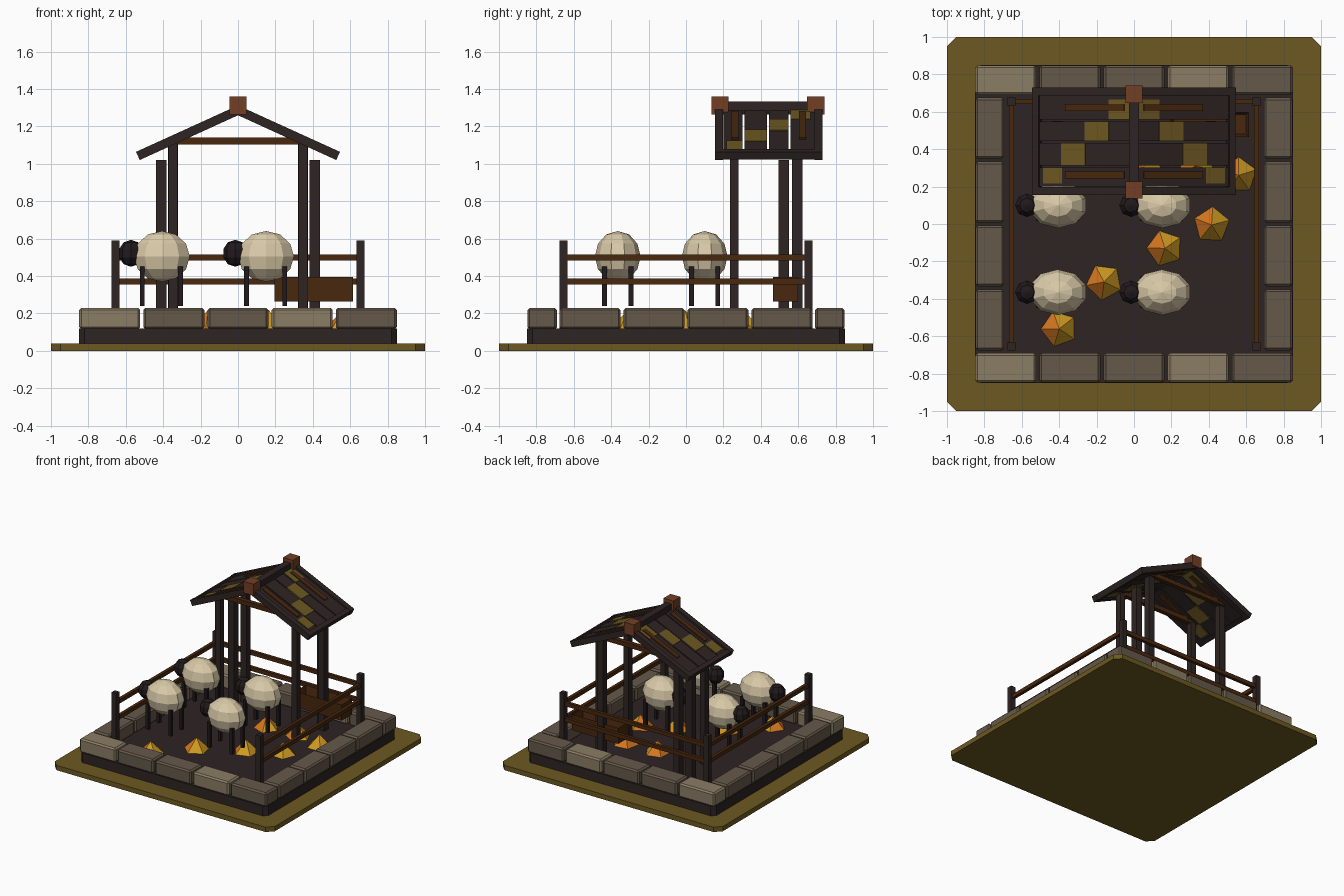
import bpy, bmesh, math
from mathutils import Vector, Matrix

if "Cube" in bpy.data.objects:
    bpy.data.objects.remove(bpy.data.objects["Cube"])


def mat(name, r, g, b):
    lin = [((c / 255 + 0.055) / 1.055) ** 2.4 if c > 10 else c / 255 / 12.92 for c in (r, g, b)]
    m = bpy.data.materials.new(name)
    m.diffuse_color = (*lin, 1)
    m.use_nodes = True
    m.node_tree.nodes["Principled BSDF"].inputs["Base Color"].default_value = m.diffuse_color
    return m


OLIVE = mat("olive", 108, 88, 33)
DARK = mat("dark_wood", 46, 36, 35)
LIGHT_STONE = mat("light_stone", 139, 125, 100)
STONE = mat("dull_stone", 101, 89, 74)
BROWN = mat("rail_brown", 72, 39, 14)
RUST = mat("rust_brown", 115, 62, 37)
WOOL = mat("wool", 218, 202, 168)
BLACK = mat("head_black", 33, 25, 28)
GOLD = mat("gold_leaf", 208, 155, 34)
ORANGE = mat("orange_leaf", 214, 120, 32)


def finish(bm, name, *mats):
    bmesh.ops.recalc_face_normals(bm, faces=bm.faces)
    me = bpy.data.meshes.new(name)
    bm.to_mesh(me)
    bm.free()
    for m in mats:
        me.materials.append(m)
    ob = bpy.data.objects.new(name, me)
    bpy.context.collection.objects.link(ob)
    return ob


def box(name, x, y, z, m, bevel=0, vertical=False, matrix=None):
    """Box from (min, max) pairs, optionally chamfered and transformed."""
    bm = bmesh.new()
    bmesh.ops.create_cube(bm, size=1)
    for v in bm.verts:
        v.co = Vector(r[0] + (r[1] - r[0]) * (c + 0.5) for r, c in zip((x, y, z), v.co))
    if bevel:
        es = [e for e in bm.edges
              if not vertical or abs(e.verts[0].co.z - e.verts[1].co.z) > 1e-4]
        bmesh.ops.bevel(bm, geom=es, offset=bevel, segments=1, affect='EDGES')
    if matrix:
        bm.transform(matrix)
    return finish(bm, name, m)


def post(name, x, y, z0, z1, w, m):
    h = w / 2
    return box(name, (x - h, x + h), (y - h, y + h), (z0, z1), m)


# ground
box("grass_base", (-1, 1), (-1, 1), (0, 0.04), OLIVE, 0.05, True)
box("soil", (-0.85, 0.85), (-0.85, 0.85), (0.04, 0.12), DARK, 0.03, True)

# stone border: five stones front and back, four along each side
for s in (-1, 1):
    for i in range(5):
        c = (i - 2) * 0.343
        box("border_stone", (c - 0.163, c + 0.163), sorted((s * 0.69, s * 0.848)), (0.115, 0.23),
            LIGHT_STONE if i in (0, 3) else STONE, 0.012)
    for i in range(4):
        c = (i - 1.5) * 0.342
        box("border_stone", sorted((s * 0.695, s * 0.848)), (c - 0.163, c + 0.163), (0.115, 0.23),
            STONE, 0.012)

# fence: open at the front
for x in (-0.655, 0.655):
    for y in (-0.655, 0.655):
        post("fence_post", x, y, 0.12, 0.59, 0.042, DARK)
for z in (0.37, 0.5):
    for x in (-0.655, 0.655):
        box("side_rail", (x - 0.013, x + 0.013), (-0.65, 0.65), (z - 0.016, z + 0.016), BROWN)
    box("back_rail", (-0.65, 0.65), (0.642, 0.668), (z - 0.016, z + 0.016), BROWN)

# shelter posts and cross beams
for s in (-1, 1):
    post("front_shelter_post", s * 0.347, 0.258, 0.12, 1.11, 0.048, DARK)
    post("back_shelter_post", s * 0.347, 0.595, 0.12, 1.11, 0.054, DARK)
    post("side_shelter_post", s * 0.41, 0.522, 0.12, 1.02, 0.056, DARK)
for y in (0.262, 0.622):
    box("cross_beam", (-0.35, 0.35), (y - 0.018, y + 0.018), (1.103, 1.14), BROWN)

# roof: parts are laid out along the slope, then tilted to each side
ANGLE = math.atan(0.455)
COS = math.cos(ANGLE)
PLANKS = [(0.2, 0.303), (0.313, 0.433), (0.443, 0.548), (0.558, 0.69)]
MOSS = [(0.38, 0.48), (0.255, 0.385), (0.13, 0.26), (0.0, 0.13)]
for s in (-1, 1):
    tilt = (Matrix.Translation((0, 0, 1.286)) @ Matrix.Diagonal((s, 1, 1, 1))
            @ Matrix.Rotation(ANGLE, 4, 'Y'))
    for y in (0.155, 0.688):
        box("rake_board", (0, 0.588), (y, y + 0.043), (-0.024, 0.024), DARK, matrix=tilt)
    box("eave_board", (0.55, 0.586), (0.17, 0.715), (-0.023, 0.022), DARK, matrix=tilt)
    for (y0, y1), (a, b) in zip(PLANKS, MOSS):
        box("roof_plank", (0, 0.56), (y0, y1), (-0.014, 0.01), DARK, matrix=tilt)
        box("moss_patch", (a / COS, b / COS), (max(y0, 0.217), min(y1, 0.665)),
            (-0.017, 0.014), OLIVE, matrix=tilt)
    for y in (0.262, 0.622):
        box("roof_batten", (0.05, 0.36 / COS), (y - 0.019, y + 0.019), (-0.024, 0.02),
            BROWN, matrix=tilt)
box("ridge_beam", (-0.028, 0.028), (0.16, 0.73), (1.265, 1.333), DARK)
for y in (0.182, 0.694):
    box("ridge_cap", (-0.045, 0.045), (y - 0.046, y + 0.046), (1.265, 1.36), RUST)

# feeding trough: box with a hollowed top
trough = box("trough", (0.195, 0.615), (0.465, 0.6), (0.265, 0.395), BROWN)
bm = bmesh.new()
bm.from_mesh(trough.data)
top = max(bm.faces, key=lambda f: f.calc_center_median().z)
bmesh.ops.inset_region(bm, faces=[top], thickness=0.022)
bmesh.ops.translate(bm, verts=top.verts, vec=(0, 0, -0.07))
bm.to_mesh(trough.data)
bm.free()


def ball(name, loc, radii, seg, rings, m):
    bm = bmesh.new()
    bmesh.ops.create_uvsphere(bm, u_segments=seg, v_segments=rings, radius=1)
    bm.transform(Matrix.Translation(loc) @ Matrix.Diagonal((*radii, 1)))
    return finish(bm, name, m)


# four sheep
for x in (-0.407, 0.15):
    for y in (-0.365, 0.1):
        ball("sheep_body", (x, y, 0.505), (0.157, 0.122, 0.136), 10, 6, WOOL)
        ball("sheep_head", (x - 0.165, y, 0.522), (0.067, 0.066, 0.072), 8, 5, BLACK)
        for dx in (-0.105, 0.1):
            for dy in (-0.07, 0.07):
                post("sheep_leg", x + dx, y + dy, 0.24, 0.45, 0.026, BLACK)

# leaf piles: five-sided cones with a few orange sides
PILES = [(-0.4, -0.56, 1.6), (-0.16, -0.31, 0.5), (0.165, -0.13, 0.3), (0.415, -0.005, 1.2),
         (0.56, 0.26, 0.0), (0.05, 0.3, 0.9), (0.33, 0.31, 2.0)]
for i, (x, y, turn) in enumerate(PILES):
    bm = bmesh.new()
    bmesh.ops.create_cone(bm, cap_ends=True, segments=5, radius1=0.1, radius2=0, depth=0.1)
    bm.transform(Matrix.Translation((x, y, 0.168)) @ Matrix.Rotation(turn, 4, 'Z'))
    bmesh.ops.recalc_face_normals(bm, faces=bm.faces)
    limit = 0.1 if i in (2, 5, 6) else -0.35
    for f in bm.faces:
        f.material_index = int(f.normal.x < limit and f.normal.z > 0)
    finish(bm, "leaf_pile", GOLD, ORANGE)
